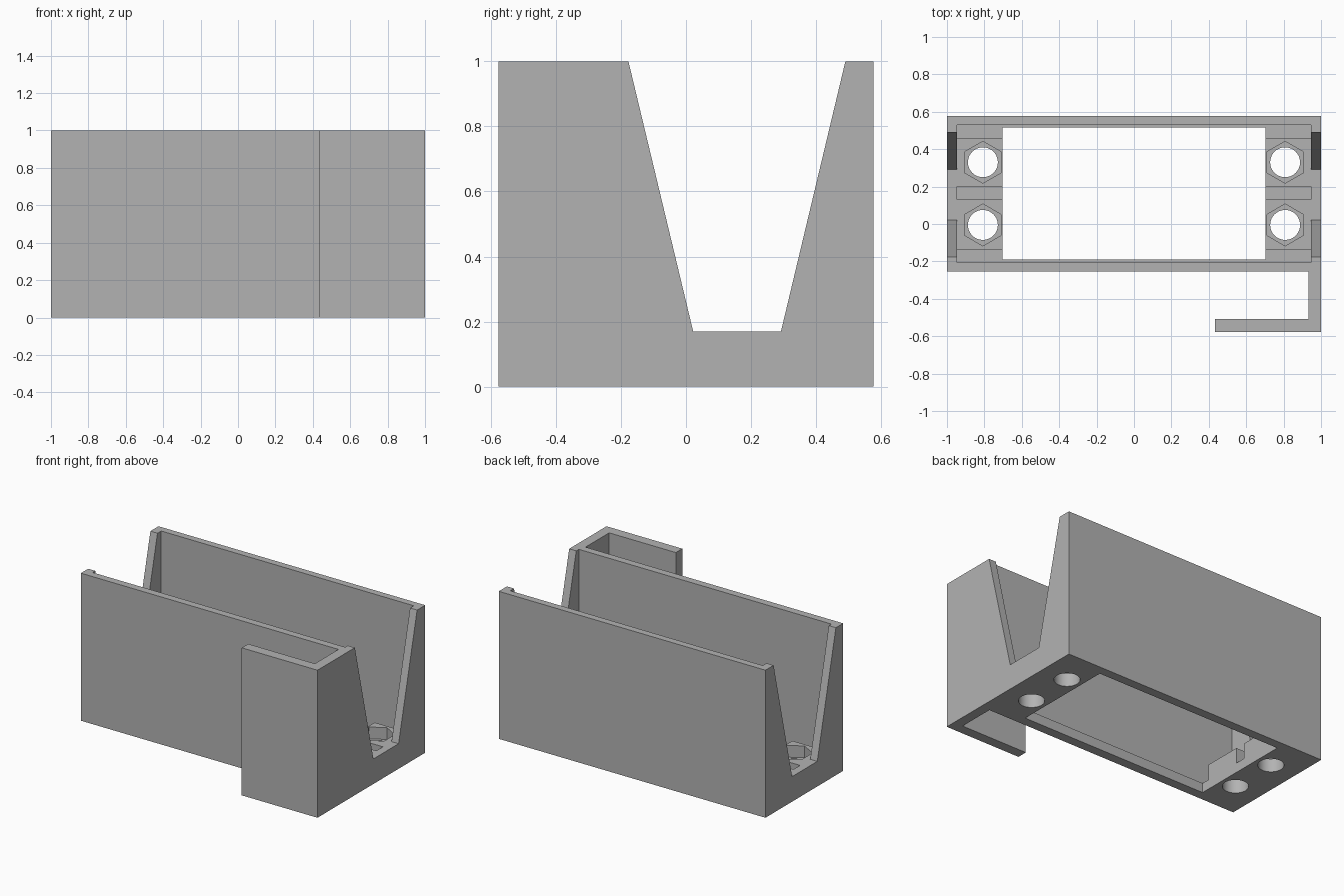
import bpy
import bmesh
import math
from mathutils import Vector

default = bpy.data.objects.get("Cube")
if default:
    bpy.data.objects.remove(default, do_unlink=True)

grey = bpy.data.materials.new("plain grey")
grey.use_nodes = True
colour = (0.45, 0.45, 0.45, 1)
grey.diffuse_color = colour
grey.node_tree.nodes["Principled BSDF"].inputs["Base Color"].default_value = colour


def prism(name, outline, lift):
    """Extrude a closed outline of 3D points along the lift vector."""
    bm = bmesh.new()
    face = bm.faces.new([bm.verts.new(p) for p in outline])
    moved = bmesh.ops.extrude_face_region(bm, geom=[face])["geom"]
    bmesh.ops.translate(bm, vec=Vector(lift),
                        verts=[v for v in moved if isinstance(v, bmesh.types.BMVert)])
    bmesh.ops.recalc_face_normals(bm, faces=bm.faces)
    mesh = bpy.data.meshes.new(name)
    bm.to_mesh(mesh)
    bm.free()
    mesh.materials.append(grey)
    obj = bpy.data.objects.new(name, mesh)
    bpy.context.collection.objects.link(obj)
    return obj


def plan(name, points, z0, z1):
    return prism(name, [(x, y, z0) for x, y in points], (0, 0, z1 - z0))


def box(name, x0, x1, y0, y1, z0, z1):
    return plan(name, [(x0, y0), (x1, y0), (x1, y1), (x0, y1)], z0, z1)


def polygon(name, x, y, radius, sides, z0, z1):
    angles = [math.pi / 2 + math.tau * i / sides for i in range(sides)]
    return plan(name, [(x + radius * math.cos(a), y + radius * math.sin(a))
                       for a in angles], z0, z1)


FRONT, BACK, HOOK = -0.255, 0.577, -0.577   # outer depths
IN_X, IN_F, IN_B = 0.947, -0.205, 0.53      # inside of the walls
LEDGE, FLOOR, TOP = 0.17, 0.065, 1.0        # heights
OPEN_X = 0.703

# Open tray with the hook on its front left corner
body = plan("holder_body", [(-1, FRONT), (0.932, FRONT), (0.932, -0.508), (0.432, -0.508),
                            (0.432, HOOK), (1, HOOK), (1, BACK), (-1, BACK)], 0, TOP)

# Cavity, floor opening and the tapered notch through both ends
cutters = [
    box("cavity_cutter", -IN_X, IN_X, IN_F, IN_B, LEDGE, 1.2),
    box("opening_cutter", -OPEN_X, OPEN_X, -0.19, 0.515, -0.1, 0.5),
    prism("notch_cutter", [(-1.2, y, z) for y, z in
                           [(0.022, LEDGE), (0.292, LEDGE), (0.49, TOP), (0.49, 1.2),
                            (-0.177, 1.2), (-0.177, TOP)]], (2.4, 0, 0)),
]

# Grooves beside and between the mounting pads
for y0, y1 in [(IN_F, -0.135), (0.13, 0.2), (0.46, IN_B)]:
    cutters.append(box("groove_cutter", -IN_X, IN_X, y0, y1, FLOOR, 0.4))

# Nut pockets and screw holes
for x in (-0.808, 0.808):
    for y in (-0.005, 0.33):
        cutters.append(polygon("nut_cutter", x, y, 0.112, 6, 0.09, 0.4))
        cutters.append(polygon("hole_cutter", x, y, 0.08, 40, -0.1, 0.4))

bpy.context.view_layer.objects.active = body
for cutter in cutters:
    cutter.hide_render = True
    mod = body.modifiers.new("cut", 'BOOLEAN')
    mod.operation = 'DIFFERENCE'
    mod.solver = 'EXACT'
    mod.object = cutter
    bpy.ops.object.modifier_apply(modifier=mod.name)
    bpy.data.objects.remove(cutter, do_unlink=True)

# Smooth the round holes only
bpy.ops.object.select_all(action='DESELECT')
body.select_set(True)
bpy.ops.object.shade_smooth_by_angle(angle=math.radians(30))
